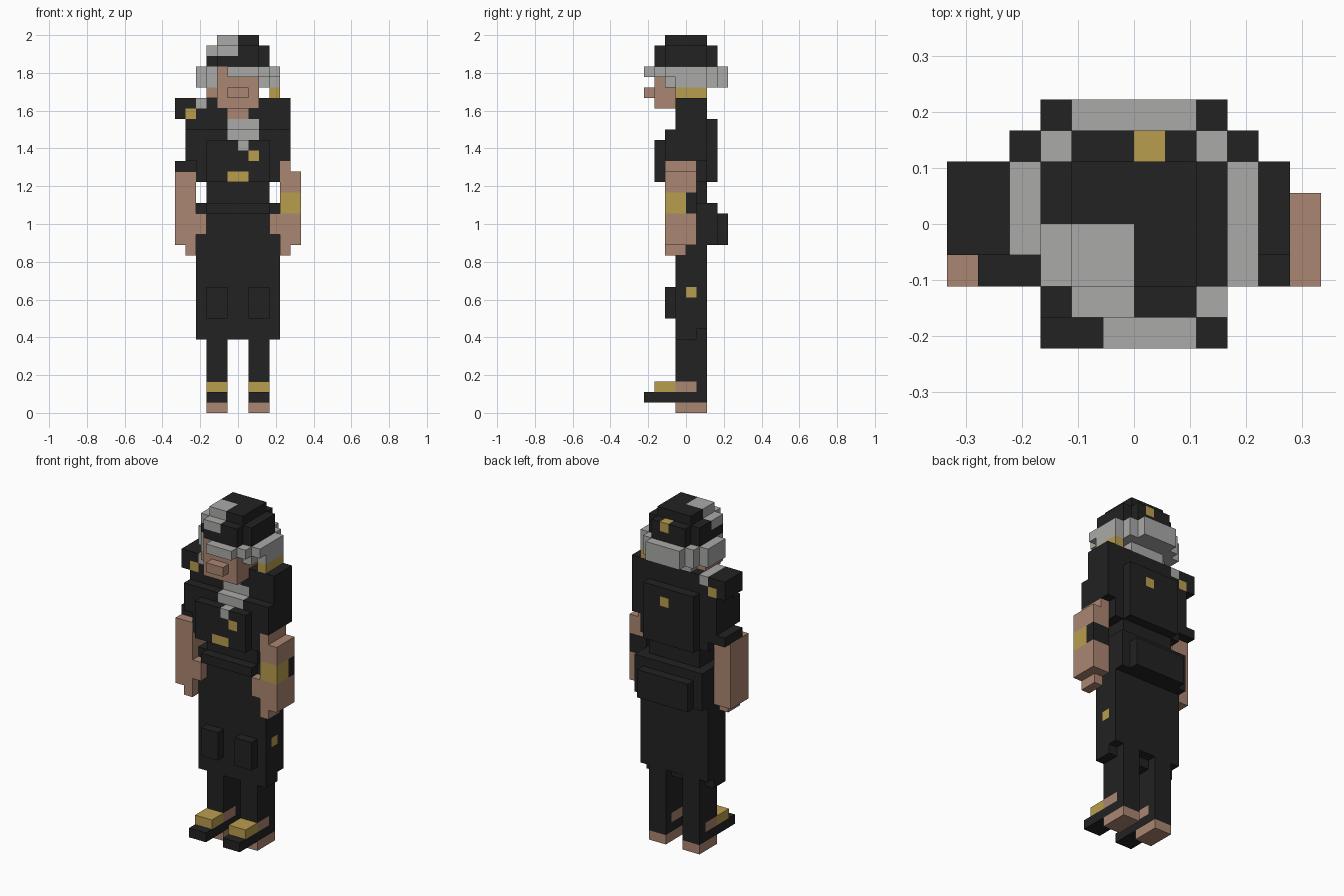
import bpy
import bmesh
import math

UNIT = 2 / 36          # one block; all box bounds below are in blocks
cells = {}             # block position -> (part, colour)

COLOURS = {
    "black_cloth": (0.016, 0.016, 0.016),
    "grey_hair": (0.402, 0.400, 0.396),
    "skin": (0.407, 0.238, 0.168),
    "gold": (0.485, 0.337, 0.076),
}
BLACK, GREY, SKIN, GOLD = range(4)


def box(part, colour, x, y, z):
    """Fill a box of blocks; later boxes replace earlier ones."""
    for i in range(*x):
        for j in range(*y):
            for k in range(*z):
                cells[i, j, k] = (part, colour)


def pair(part, colour, x, y, z):
    """The same box on both sides of the body."""
    box("left_" + part, colour, x, y, z)
    box("right_" + part, colour, (-x[1], -x[0]), y, z)


# Feet, sandals and legs
pair("leg", BLACK, (1, 3), (-1, 2), (2, 8))
pair("foot", SKIN, (1, 3), (-1, 2), (0, 1))
pair("sandal", BLACK, (1, 3), (-4, 2), (1, 2))
pair("foot", SKIN, (1, 3), (-1, 1), (2, 3))
pair("sandal", GOLD, (1, 3), (-3, -1), (2, 3))

# Skirt with two pockets and a side button
box("skirt", BLACK, (-4, 4), (-1, 1), (7, 17))
box("skirt", BLACK, (-4, 4), (1, 2), (8, 17))
pair("pocket", BLACK, (1, 3), (-2, -1), (9, 12))
box("skirt", GOLD, (3, 4), (0, 1), (11, 12))

# Waist, belt and bag at the back
box("waist", BLACK, (-3, 3), (-1, 2), (16, 22))
box("belt", BLACK, (-4, 4), (-1, 3), (19, 20))
box("belt", BLACK, (-3, 3), (-2, -1), (19, 20))
box("belt_bag", BLACK, (-4, 4), (1, 3), (16, 20))
box("belt_bag", BLACK, (-3, 3), (3, 4), (16, 19))

# Jacket, stepped at the chest, with a panel on the back
box("jacket", BLACK, (-4, 4), (-1, 2), (22, 30))
box("jacket", BLACK, (-4, 4), (-2, -1), (22, 27))
box("jacket", BLACK, (-3, 3), (-3, -2), (22, 26))
box("back_panel", BLACK, (-3, 3), (2, 3), (22, 28))
box("back_panel", GOLD, (0, 1), (2, 3), (26, 27))
box("buckle", GOLD, (-1, 1), (-3, -2), (22, 23))
box("badge", GOLD, (1, 2), (-3, -2), (24, 25))

# Sleeves
pair("sleeve", BLACK, (4, 5), (-2, 2), (24, 27))
pair("sleeve", BLACK, (4, 5), (-1, 2), (27, 30))
box("right_sleeve", BLACK, (-6, -5), (-1, 2), (28, 30))
box("right_sleeve", GOLD, (-5, -4), (-1, 2), (28, 29))
box("right_sleeve", BLACK, (-6, -4), (-1, 2), (23, 24))

# Arms and hands
pair("arm", SKIN, (4, 6), (-2, 1), (16, 23))
pair("arm", SKIN, (3, 4), (-2, 0), (17, 19))
pair("arm", SKIN, (4, 5), (-2, 0), (15, 16))
box("left_arm", SKIN, (4, 5), (-2, 1), (23, 24))
box("bracelet", GOLD, (4, 6), (-2, 0), (19, 21))
box("bracelet", BLACK, (4, 6), (0, 1), (19, 21))

# Neck, head and nose
box("head", SKIN, (-1, 1), (-1, 1), (28, 29))
box("head", SKIN, (-2, 2), (-3, 1), (29, 33))
box("head", SKIN, (-3, -2), (-2, 1), (30, 31))
box("nose", SKIN, (-1, 1), (-4, -3), (30, 31))

# Beard, running down over the chest steps
box("beard", GREY, (-1, 2), (-1, 0), (27, 28))
box("beard", GREY, (-1, 2), (-2, -1), (26, 27))
box("beard", GREY, (0, 1), (-3, -2), (25, 26))

# Hair ring, fringe and shoulder lock
box("hair", GREY, (-2, 2), (1, 2), (30, 31))
box("hair", GREY, (-2, 2), (1, 4), (31, 33))
for side in (-1, 1):
    inner, outer = sorted((2 * side, 3 * side)), sorted((3 * side, 4 * side))
    box("hair", GREY, (inner[0], inner[1]), (-2, 3), (31, 33))
    box("hair", GREY, (outer[0], outer[1]), (-1, 2), (31, 33))
box("hair", GREY, (3, 4), (-2, -1), (32, 33))
box("hair", GREY, (2, 3), (-3, -2), (32, 33))
box("fringe", GREY, (-1, 2), (-4, -2), (32, 33))
box("hair_lock", GREY, (-4, -3), (-1, 2), (29, 30))
box("shoulder_strap", GOLD, (3, 4), (-1, 2), (30, 31))

# Cap with a grey front quarter and a gold stud behind
box("cap", BLACK, (-2, 2), (-3, 3), (33, 35))
box("cap", BLACK, (-3, 3), (-2, 2), (33, 35))
box("cap", BLACK, (-2, 2), (-2, 2), (35, 36))
box("cap", GREY, (-2, 0), (-3, 0), (34, 35))
box("cap", GREY, (-3, -2), (-2, 0), (34, 35))
box("cap", GREY, (-2, 0), (-2, 0), (35, 36))
box("cap", GOLD, (0, 1), (2, 3), (34, 35))


def make_materials():
    made = []
    for name, rgb in COLOURS.items():
        mat = bpy.data.materials.new(name)
        mat.use_nodes = True
        mat.diffuse_color = (*rgb, 1)
        shader = next(n for n in mat.node_tree.nodes if n.type == "BSDF_PRINCIPLED")
        shader.inputs["Base Color"].default_value = (*rgb, 1)
        shader.inputs["Roughness"].default_value = 0.9
        made.append(mat)
    return made


def build_part(part, materials):
    """Skin the open sides of one part's blocks and merge flat areas."""
    bm = bmesh.new()
    corners = {}

    def vert(p):
        if p not in corners:
            corners[p] = bm.verts.new([c * UNIT for c in p])
        return corners[p]

    for cell, (owner, colour) in cells.items():
        if owner != part:
            continue
        for axis in range(3):
            for step in (0, 1):
                beside = list(cell)
                beside[axis] += 2 * step - 1
                if tuple(beside) in cells:
                    continue
                loop = []
                for u, v in ((0, 0), (1, 0), (1, 1), (0, 1)):
                    p = list(cell)
                    p[axis] += step
                    p[(axis + 1) % 3] += u
                    p[(axis + 2) % 3] += v
                    loop.append(vert(tuple(p)))
                face = bm.faces.new(loop if step else loop[::-1])
                face.material_index = colour
    bmesh.ops.dissolve_limit(bm, angle_limit=math.radians(1), verts=bm.verts[:],
                             edges=bm.edges[:], delimit={"MATERIAL"})
    mesh = bpy.data.meshes.new(part)
    bm.to_mesh(mesh)
    bm.free()
    for mat in materials:
        mesh.materials.append(mat)
    bpy.context.collection.objects.link(bpy.data.objects.new(part, mesh))


cube = bpy.data.objects.get("Cube")
if cube:
    bpy.data.objects.remove(cube, do_unlink=True)
palette = make_materials()
for part_name in dict.fromkeys(owner for owner, _ in cells.values()):
    build_part(part_name, palette)
